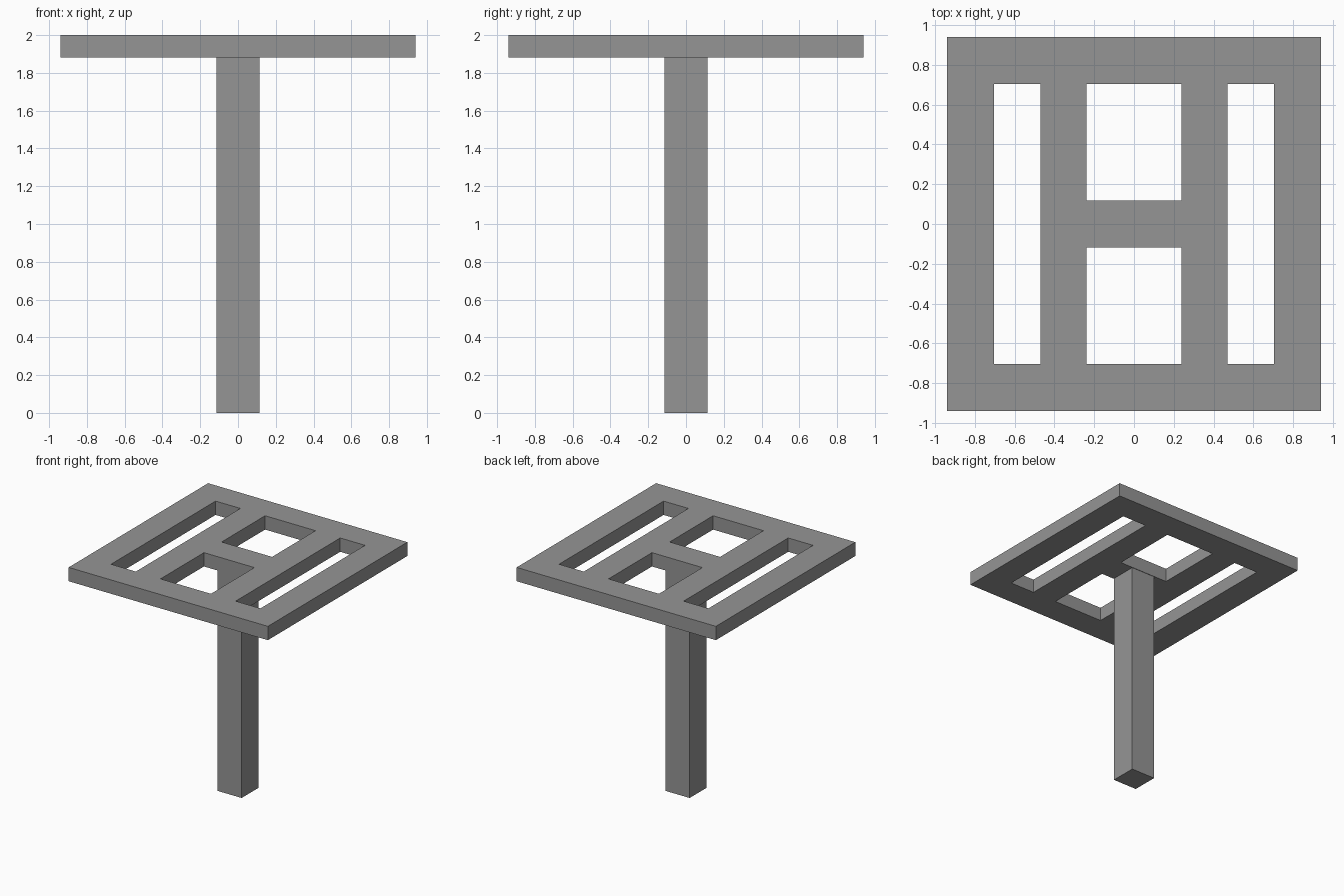
import bpy, bmesh

if "Cube" in bpy.data.objects:
    bpy.data.objects.remove(bpy.data.objects["Cube"])

grey = bpy.data.materials.new("mid_grey")
grey.diffuse_color = (0.3, 0.3, 0.3, 1)
grey.use_nodes = True
grey.node_tree.nodes["Principled BSDF"].inputs["Base Color"].default_value = grey.diffuse_color

TOP, UNDER = 2.0, 1.882


def finish(bm, name):
    bmesh.ops.recalc_face_normals(bm, faces=bm.faces)
    mesh = bpy.data.meshes.new(name)
    bm.to_mesh(mesh)
    bm.free()
    mesh.materials.append(grey)
    obj = bpy.data.objects.new(name, mesh)
    bpy.context.collection.objects.link(obj)
    return obj


# Slotted top: a cell grid with the openings left out, extruded to thickness
xs = [-0.94, -0.705, -0.471, -0.238, 0.238, 0.471, 0.705, 0.94]
ys = [-0.94, -0.705, -0.119, 0.119, 0.705, 0.94]


def is_opening(i, j):
    side_slot = i in (1, 5) and 1 <= j <= 3
    middle_window = i == 3 and j in (1, 3)
    return side_slot or middle_window


bm = bmesh.new()
grid = [[bm.verts.new((x, y, UNDER)) for y in ys] for x in xs]
for i in range(len(xs) - 1):
    for j in range(len(ys) - 1):
        if not is_opening(i, j):
            bm.faces.new((grid[i][j], grid[i + 1][j],
                          grid[i + 1][j + 1], grid[i][j + 1]))
ext = bmesh.ops.extrude_face_region(bm, geom=bm.faces[:], use_keep_orig=True)
new_verts = [g for g in ext["geom"] if isinstance(g, bmesh.types.BMVert)]
bmesh.ops.translate(bm, verts=new_verts, vec=(0, 0, TOP - UNDER))
finish(bm, "slotted_top")

# Square post from the ground to the underside of the top
bm = bmesh.new()
bmesh.ops.create_cube(bm, size=1)
bmesh.ops.scale(bm, verts=bm.verts, vec=(0.23, 0.23, UNDER))
bmesh.ops.translate(bm, verts=bm.verts, vec=(0, 0, UNDER / 2))
finish(bm, "post")
